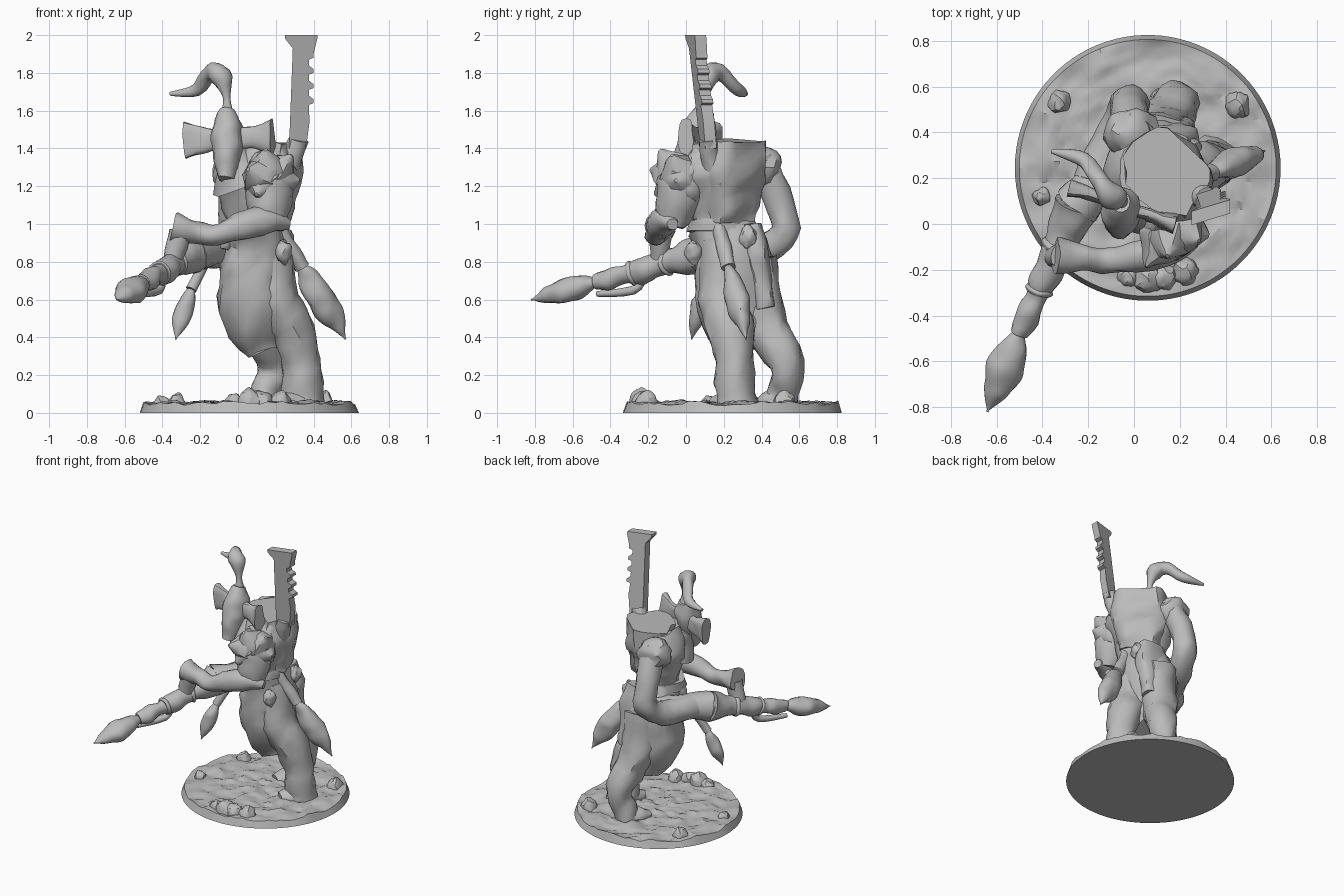
import bpy, bmesh, math
from mathutils import Vector, noise

if "Cube" in bpy.data.objects:
    bpy.data.objects.remove(bpy.data.objects["Cube"], do_unlink=True)

GREY = (0.5, 0.5, 0.5, 1)
stone = bpy.data.materials.new("plain_grey")
stone.use_nodes = True
stone.diffuse_color = GREY
stone.node_tree.nodes["Principled BSDF"].inputs["Base Color"].default_value = GREY

RIGHT, UP = Vector((1, 0, 0)), Vector((0, 0, 1))
ACROSS = Vector((1, -1, 0))


def finish(name, bm, angle=40):
    """Turn a bmesh into a shaded object."""
    bmesh.ops.recalc_face_normals(bm, faces=bm.faces)
    mesh = bpy.data.meshes.new(name)
    bm.to_mesh(mesh)
    bm.free()
    mesh.materials.append(stone)
    obj = bpy.data.objects.new(name, mesh)
    bpy.context.collection.objects.link(obj)
    bpy.ops.object.select_all(action="DESELECT")
    obj.select_set(True)
    bpy.context.view_layer.objects.active = obj
    bpy.ops.object.shade_smooth_by_angle(angle=math.radians(angle))


def bridge(bm, rings):
    """Join neighbouring rings with quads and close both ends."""
    for low, high in zip(rings, rings[1:]):
        for k in range(len(low)):
            bm.faces.new((low[k - 1], low[k], high[k], high[k - 1]))
    bm.faces.new(rings[0])
    bm.faces.new(rings[-1])


def spline(keys, steps=4):
    """Catmull-Rom curve through position and radius keys."""
    padded = [keys[0], *keys, keys[-1]]
    rows = []
    for a, b, c, d in zip(padded, padded[1:], padded[2:], padded[3:]):
        for step in range(steps):
            t = step / steps
            rows.append([q + t / 2 * (r - p + t * (2 * p - 5 * q + 4 * r - w + t * (3 * (q - r) + w - p)))
                         for p, q, r, w in zip(a, b, c, d)])
    return rows + [keys[-1]]


def loft(name, keys, side=RIGHT, flat=1, sides=14, square=2, rough=0.015):
    """Curved tube through keys of x, y, z and radius; flat scales its depth."""
    rows = spline(keys)
    bm = bmesh.new()
    rings = []
    for i, row in enumerate(rows):
        centre, radius = Vector(row[:3]), max(row[3], rough / 3)
        ahead, behind = rows[min(i + 1, len(rows) - 1)], rows[max(i - 1, 0)]
        along = (Vector(ahead[:3]) - Vector(behind[:3])).normalized()
        u = (side - along * side.dot(along)).normalized()
        v = along.cross(u) * flat
        ring = []
        for k in range(sides):
            turn = math.tau * k / sides
            c, s = (math.copysign(abs(f) ** (2 / square), f) for f in (math.cos(turn), math.sin(turn)))
            p = centre + (u * c + v * s) * radius
            ring.append(bm.verts.new(p + noise.noise_vector(p * 11) * min(rough, radius / 4)))
        rings.append(ring)
    bridge(bm, rings)
    finish(name, bm)


def tube(name, start, end, radii, **style):
    """Straight tube with evenly spaced radii."""
    start, end = Vector(start), Vector(end)
    last = len(radii) - 1
    loft(name, [(*start.lerp(end, i / last), r) for i, r in enumerate(radii)], **style)


def leaf(name, start, tip, width):
    """Pointed leaf-shaped head."""
    tube(name, start, tip, [width * math.sin(math.pi * (i + 0.8) / 6.8) for i in range(7)], flat=0.8)


def lump(name, centre, size):
    """Rough boulder or padded lump that never sinks below the ground."""
    bm = bmesh.new()
    bmesh.ops.create_icosphere(bm, subdivisions=3, radius=1)
    for vert in bm.verts:
        p = vert.co * (1 + noise.noise(vert.co * 1.7 + Vector(centre) * 9) / 4)
        vert.co = Vector(c + a * b for c, a, b in zip(centre, p, size))
        vert.co.z = max(vert.co.z, 0.01)
    finish(name, bm, 30)


# Round ground base with an uneven top
middle, radius, circles, segments = Vector((0.06, 0.245, 0)), 0.58, 30, 90
bm = bmesh.new()
rings = []
for circle in range(circles):
    ring = []
    for k in range(segments):
        turn = math.tau * k / segments
        p = middle + Vector((math.cos(turn), math.sin(turn), 0)) * radius * (1 - circle / circles)
        if circle:
            p.z = 0.052 + noise.noise(p * 9) / 45 + noise.noise(p * 24) / 80
        ring.append(bm.verts.new(p))
    rings.append(ring)
bridge(bm, rings)
finish("ground_base", bm, 30)

# Rocks near the rim
for degrees, size in [(-90, 0.07), (-82, 0.06), (-70, 0.06), (-100, 0.05), (143, 0.05), (35, 0.06), (195, 0.04)]:
    turn = math.radians(degrees)
    spot = middle + Vector((math.cos(turn), math.sin(turn), 0.09)) * 0.48
    lump("rock", spot, (size, size, size * 1.2))

# Legs, each ending in a foot that points towards the weapon
front_leg = [(.14, .2, .9, .13), (.2, .2, .6, .13), (.29, .24, .42, .12), (.34, .26, .22, .1), (.34, .27, .02, .12)]
rear_leg = [(.1, .34, .8, .14), (.12, .41, .5, .12), (.19, .53, .26, .1), (.15, .52, .12, .08), (.14, .5, .02, .1)]
for name, keys in (("front", front_leg), ("rear", rear_leg)):
    loft(name + "_leg", keys, rough=0.025)
    ankle = Vector(keys[-1][:3]) + UP * 0.05
    tube(name + "_foot", ankle, ankle - Vector((.09, .12, .02)), (.08, .08, .05), side=ACROSS, flat=0.7)

# Robe, rear flap, belt and pouches
loft("robe", [(.08, .18, 1, .15), (.09, .25, .8, .19), (.08, .26, .55, .18), (.12, .3, .34, .11)],
     flat=1.1, sides=24, rough=0.03)
tube("rear_flap", (.14, .35, 1), (.16, .42, .55), (.1, .13, .12, .1), flat=0.5, square=3)
tube("belt", (.08, .18, .96), (.08, .18, 1.02), (.17, .165), sides=24)
for spot in [(.24, .04, .85), (.25, .33, .93), (-.06, .15, .92)]:
    lump("belt_pouch", spot, (.045, .045, .06))

# Torso, backpack and collar
tube("torso", (.08, .18, .98), (.1, .19, 1.41), (.15, .2, .25, .19), side=ACROSS, flat=0.75, sides=20, rough=0.025)
tube("backpack", (.13, .22, 1), (.14, .22, 1.43), (.13, .17, .2, .19), side=ACROSS, flat=0.8, sides=20, square=3,
     rough=0.03)
tube("collar", (.03, .12, 1.22), (-.04, .09, 1.38), (.17, .12, .08))

# Helmet with cheek flares and plume
tube("helmet", (-.06, -.01, 1.24), (-.06, .1, 1.6), (.045, .07, .08, .08, .04), flat=1.2)
cheek = Vector((-.05, .08, 1.45))
for way in (-1, 1):
    tube("cheek_flare", cheek, cheek + Vector((.23, -.08, .01)) * way, (.07, .06, .1), side=UP, flat=0.4, square=3)
loft("plume", [(-.06, .1, 1.57, .04), (-.06, .1, 1.67, .02), (-.09, .12, 1.78, .06), (-.15, .18, 1.8, .04),
               (-.22, .28, 1.71, .035), (-.36, .32, 1.69, .01)], side=Vector((1, 1, 0)))

# Notched blade rising from the back, leaning forward
profile = [(.27, 1.4), (.29, 1.93), (.25, 1.98), (.25, 2), (.42, 2), (.42, 1.98)]
for notch in range(4):
    z = 1.9 - notch * 0.08
    profile += [(.4, z), (.4, z - .02), (.375, z - .03), (.375, z - .06)]
profile += [(.38, 1.55), (.36, 1.4)]
bm = bmesh.new()
sheets = [[bm.verts.new((x, depth + x * 0.3 - z / 8, z)) for x, z in profile] for depth in (.17, .23)]
bridge(bm, sheets)
finish("back_blade", bm, 25)
tube("blade_holder", (.32, .11, 1.45), (.2, .18, 1.1), (.05, .055, .06, .05))

# Shoulders, with a broad guard drawn out into spikes on the left one
left_shoulder = Vector((.16, -.01, 1.23))
lump("left_shoulder", left_shoulder, (.13, .13, .15))
lump("right_shoulder", (-.01, .39, 1.3), (.12, .12, .11))
for spike in range(6):
    turn = math.tau * (spike + 0.8) / 6
    fan = Vector((math.cos(turn), math.cos(turn) / 2, math.sin(turn))) * 0.14
    tip = left_shoulder + Vector((.03, -.11, .03)) + fan
    tube("shoulder_spike", left_shoulder, tip, (.13, .1, .01), side=ACROSS.cross(UP), sides=7)

# Left arm reaching across the chest
tube("left_upper_arm", left_shoulder, (.17, -.08, 1), (.13, .12, .08))
loft("left_forearm", [(.27, -.07, 1, .03), (.12, -.12, 1.02, .08), (-.1, -.16, .945, .055), (-.22, -.15, .96, .06),
                      (-.34, -.14, .98, .08)], side=UP)
tube("left_hand", (-.3, -.14, .96), (-.34, -.14, .82), (.06, .05))

# Right arm bent back at the elbow
loft("right_arm", [(0, .38, 1.34, .09), (-.02, .5, 1.1, .08), (-.02, .52, .95, .08), (-.08, .4, .86, .085),
                   (-.18, .18, .86, .09)])

# Long weapon with ringed barrel and leaf-shaped head
breech, muzzle = Vector((-.25, .08, .84)), Vector((-.5, -.48, .69))
tube("weapon_stock", (0, .38, .9), breech, (.05, .08, .11))
tube("weapon_barrel", breech, muzzle, (.11, .085, .07, .06, .07, .045, .06, .04))
for place in (0, 0.3, 0.53, 0.63, 0.88):
    thick = 0.1 - place / 25
    tube("barrel_ring", breech.lerp(muzzle, place), breech.lerp(muzzle, place + 0.05), (thick - .02, thick - .01, thick - .02))
leaf("weapon_head", muzzle, (-.64, -.82, .6), 0.08)
loft("under_rail", [(-.4, -.22, .74, .02), (-.42, -.28, .65, .025), (-.52, -.47, .63, .015)])

# Hanging knives at both hips
for name, grip, guard, tip, width in [("left", (.2, .17, 1), (.34, .23, .77), (.57, .32, .39), 0.08),
                                      ("right", (-.17, .15, .8), (-.25, .09, .65), (-.33, .03, .39), 0.055)]:
    tube(name + "_knife_grip", grip, guard, (width / 2, width / 2, width / 2))
    leaf(name + "_hip_knife", guard, tip, width)
